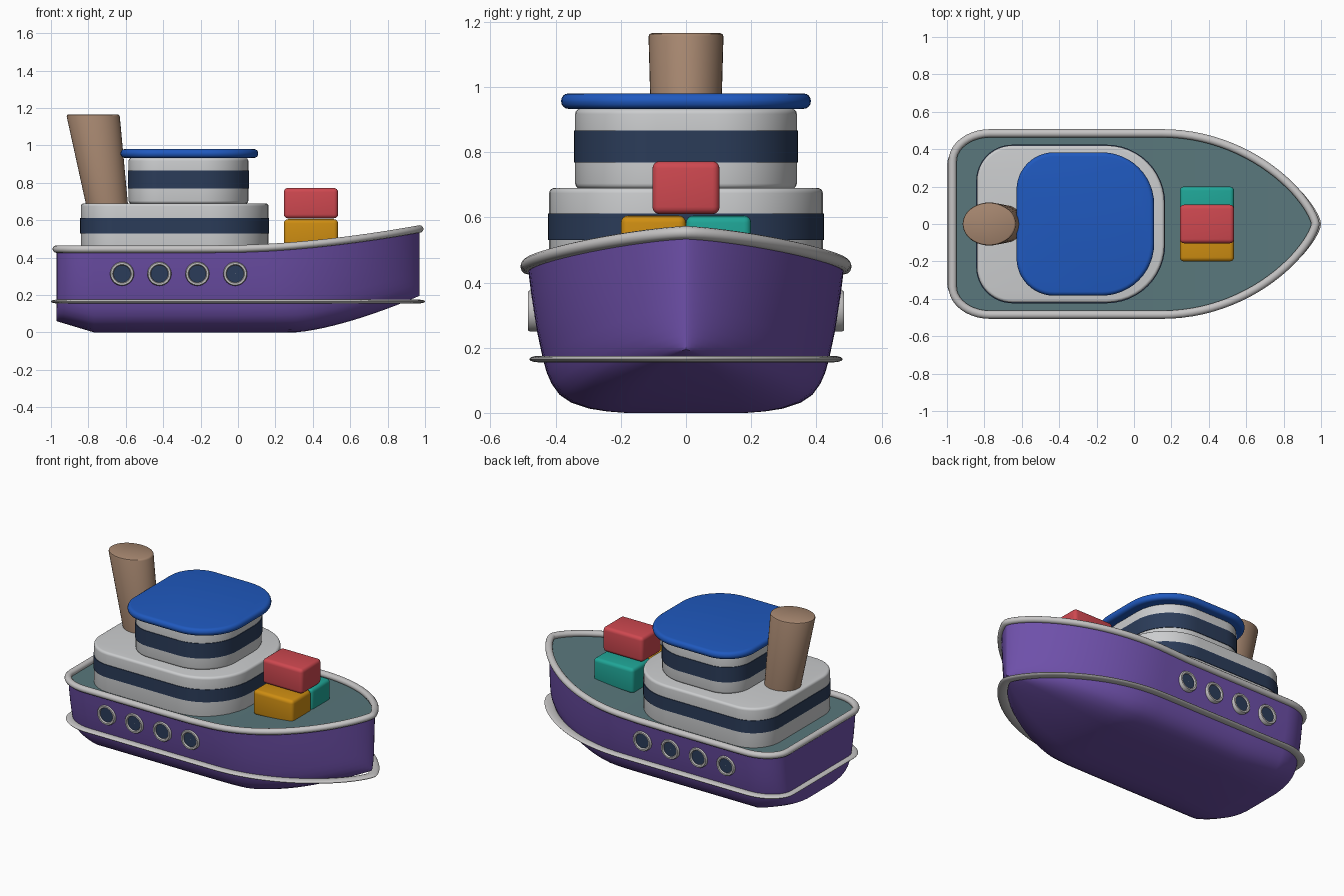
import bpy, bmesh, math
from mathutils import Vector

if "Cube" in bpy.data.objects:
    bpy.data.objects.remove(bpy.data.objects["Cube"])


def material(name, r, g, b):
    m = bpy.data.materials.new(name)
    m.diffuse_color = (r, g, b, 1)
    m.use_nodes = True
    m.node_tree.nodes["Principled BSDF"].inputs["Base Color"].default_value = m.diffuse_color
    return m


PURPLE = material("hull purple", 0.156, 0.08, 0.40)
DECK = material("deck grey green", 0.10, 0.185, 0.20)
WHITE = material("cabin white", 0.60, 0.61, 0.62)
TRIM = material("trim grey", 0.56, 0.55, 0.55)
NAVY = material("window navy", 0.024, 0.045, 0.10)
BLUE = material("roof blue", 0.014, 0.10, 0.52)
BROWN = material("funnel brown", 0.38, 0.24, 0.16)
RED = material("crate red", 0.62, 0.065, 0.08)
ORANGE = material("crate orange", 0.62, 0.27, 0.006)
TEAL = material("crate teal", 0.014, 0.38, 0.31)


def finish(name, bm, mats, angle=35):
    bmesh.ops.remove_doubles(bm, verts=bm.verts, dist=1e-5)
    bmesh.ops.recalc_face_normals(bm, faces=bm.faces)
    me = bpy.data.meshes.new(name)
    bm.to_mesh(me)
    bm.free()
    for m in mats:
        me.materials.append(m)
    ob = bpy.data.objects.new(name, me)
    bpy.context.collection.objects.link(ob)
    bpy.ops.object.select_all(action='DESELECT')
    ob.select_set(True)
    bpy.context.view_layer.objects.active = ob
    bpy.ops.object.shade_smooth_by_angle(angle=math.radians(angle))
    return ob


def loft(name, rings, mats, rule=None, loop=False, angle=35):
    """Skin closed rings; rule(ring index, point index) gives the material."""
    bm = bmesh.new()
    vs = [[bm.verts.new(p) for p in r] for r in rings]
    n = len(vs[0])
    for i in range(len(vs) if loop else len(vs) - 1):
        a, b = vs[i], vs[(i + 1) % len(vs)]
        for j in range(n):
            k = (j + 1) % n
            f = bm.faces.new((a[j], a[k], b[k], b[j]))
            f.material_index = rule(i, j) if rule else 0
    if not loop:
        bm.faces.new(vs[0])
        bm.faces.new(vs[-1])
    return finish(name, bm, mats, angle)


# ---- hull shape: stations along x with half width
HALF = 0.485
stations = []
for i in range(11):
    a = math.pi / 2 * i / 10
    stations.append((-0.77 - 0.2 * math.cos(a), 0.335 + 0.15 * math.sin(a)))
stations += [(x, HALF) for x in (-0.5, -0.25, 0.0)]
for i in range(25):
    b = math.pi / 2 * i / 24
    stations.append((0.15 + 0.82 * math.sin(b), HALF * max(0, math.cos(b)) ** 1.44))


def sheer(x):
    return 0.445 + 0.108 * (max(0, x + 0.1) / 1.07) ** 1.8


def keel(x):
    if x < -0.77:
        return 0.06 * (-0.77 - x) / 0.2
    return 0.195 * (max(0, x - 0.3) / 0.67) ** 1.45


# half section: height fraction, width fraction
SECTION = [(1, 1), (0.8, 0.977), (0.58, 0.946), (0.37, 0.905), (0.28, 0.882), (0.2, 0.85),
           (0.125, 0.80), (0.07, 0.725), (0.03, 0.615), (0.01, 0.5), (0, 0.38)]
rings = []
for x, w in stations:
    s, k = sheer(x), keel(x)
    side = [(w * 0.97, s - 0.012)] + [(w * f, k + (s - k) * v) for v, f in SECTION]
    rings.append([(x, y, z) for y, z in side] + [(x, -y, z) for y, z in reversed(side)])
last = len(rings[0]) - 1
loft("hull", rings, [PURPLE, DECK], lambda i, j: 1 if j in (0, last - 1, last) else 0)


# ---- rail and waterline strip: swept tubes round the outline
def outline_tube(name, width, height_at, rx, rz, mat):
    half = [Vector((x, w * width)) for x, w in stations]
    path = half + [Vector((p.x, -p.y)) for p in reversed(half[:-1])]
    out = []
    for i, p in enumerate(path):
        d = (path[(i + 1) % len(path)] - path[i - 1]).normalized()
        n = Vector((-d.y, d.x))
        z = height_at(p.x)
        out.append([(p.x + n.x * rx * math.cos(t), p.y + n.y * rx * math.cos(t),
                     z + rz * math.sin(t)) for t in (math.tau * q / 12 for q in range(12))])
    loft(name, out, [mat], loop=True, angle=60)


outline_tube("deck_rail", 1.0, sheer, 0.022, 0.020, TRIM)
outline_tube("waterline_strip", 0.93, lambda x: 0.165, 0.030, 0.010, TRIM)


# ---- cabins and roof: rounded plans stacked in z
def rounded_plan(x0, x1, hy, r_back, r_front, inset, z):
    pts = []
    for cx, sy, r, start in ((x1, 1, r_front, 0), (x0, 1, r_back, 90),
                             (x0, -1, r_back, 180), (x1, -1, r_front, 270)):
        ox = cx - r if cx == x1 else cx + r
        for i in range(13):
            a = math.radians(start + 90 * i / 12)
            pts.append((ox + (r - inset) * math.cos(a),
                        sy * (hy - r) + (r - inset) * math.sin(a), z))
    return pts


def rounded_levels(z0, z1, r):
    steps = [math.radians(22.5 * i) for i in range(5)]
    low = [(z0 + r - r * math.cos(a), r - r * math.sin(a)) for a in steps]
    high = [(z1 - r + r * math.sin(a), r - r * math.cos(a)) for a in steps]
    return low, high


def deckhouse(name, plan, z0, z1, r, mats, band=None):
    low, high = rounded_levels(z0, z1, r)
    mid = []
    if band:
        b0, b1 = band
        mid = [(b0, 0), (b0, -0.004), (b1, -0.004), (b1, 0)]
    levels = low + mid + high
    first = len(low)
    loft(name, [rounded_plan(*plan, inset, z) for z, inset in levels], mats,
         lambda i, j: 1 if band and first <= i <= first + 2 else 0)


deckhouse("lower_cabin", (-0.84, 0.163, 0.42, 0.19, 0.31), 0.41, 0.69, 0.016,
          [WHITE, NAVY], (0.53, 0.612))
deckhouse("upper_cabin", (-0.585, 0.055, 0.34, 0.17, 0.25), 0.688, 0.933, 0.016,
          [WHITE, NAVY], (0.768, 0.866))
deckhouse("cabin_roof", (-0.628, 0.108, 0.383, 0.20, 0.28), 0.933, 0.98, 0.022, [BLUE])

# ---- funnel: leaning, slightly flared
funnel = []
for z, cx, rx, ry in ((0.68, -0.70, 0.112, 0.102), (1.155, -0.774, 0.142, 0.115),
                      (1.162, -0.775, 0.139, 0.112), (1.165, -0.775, 0.133, 0.106)):
    funnel.append([(cx + rx * math.cos(math.tau * i / 40), ry * math.sin(math.tau * i / 40), z)
                   for i in range(40)])
loft("funnel", funnel, [BROWN])


# ---- cargo crates
def crate(name, y0, y1, z0, z1, mat):
    bm = bmesh.new()
    bmesh.ops.create_cube(bm, size=1)
    for v in bm.verts:
        v.co = (0.39 + v.co.x * 0.29, (y0 + y1) / 2 + v.co.y * (y1 - y0),
                (z0 + z1) / 2 + v.co.z * (z1 - z0))
    bmesh.ops.bevel(bm, geom=bm.edges[:], offset=0.022, segments=4, profile=0.5,
                    affect='EDGES')
    finish(name, bm, [mat])


crate("crate_top", -0.103, 0.103, 0.61, 0.772, RED)
crate("crate_right", -0.2, 0.0, 0.44, 0.605, ORANGE)
crate("crate_left", 0.0, 0.2, 0.44, 0.605, TEAL)

# ---- portholes: raised ring with a dark pane
RING = [(0.064, 0.435), (0.064, 0.478), (0.060, 0.484), (0.050, 0.484), (0.046, 0.478),
        (0.046, 0.474)]
for side, word in ((-1, "right"), (1, "left")):
    for n, px in enumerate((-0.62, -0.42, -0.217, -0.015)):
        rows = [[(px + r * math.cos(math.tau * i / 32), side * y,
                  0.313 + r * math.sin(math.tau * i / 32)) for i in range(32)]
                for r, y in RING + [(0.001, 0.474)]]
        loft(f"porthole_{word}_{n + 1}", rows, [TRIM, NAVY],
             lambda i, j: 1 if i == len(RING) - 1 else 0)
